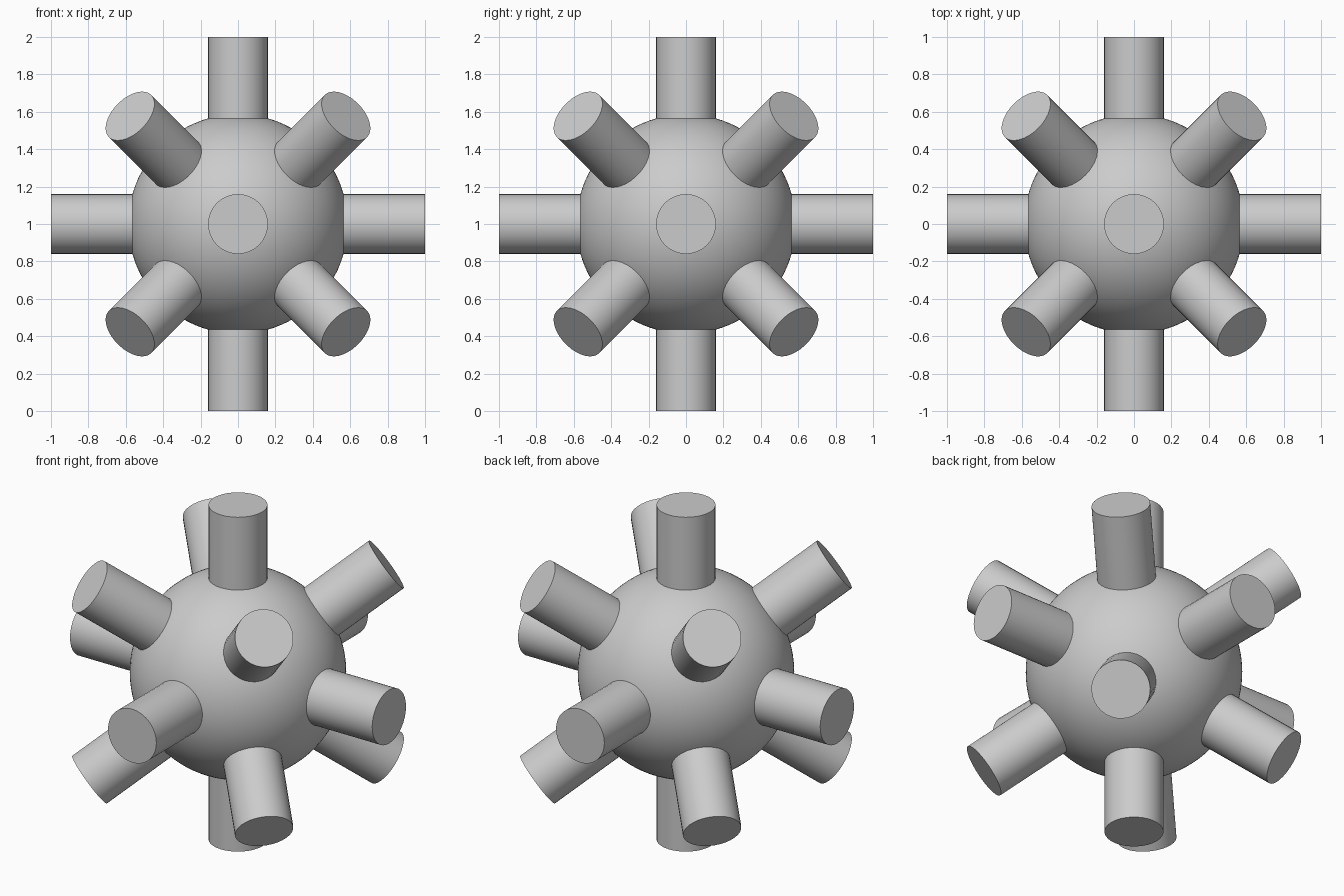
import bpy
import math
from mathutils import Vector

if "Cube" in bpy.data.objects:
    bpy.data.objects.remove(bpy.data.objects["Cube"])

CENTER = Vector((0, 0, 1))
BALL_R, PEG_R, SIDES = 0.587, 0.16, 32
ROOT, TIP = 0.54, 1.0  # peg start (just under the ball surface) and end

# Central ball
bpy.ops.mesh.primitive_ico_sphere_add(subdivisions=5, radius=BALL_R, location=CENTER)
ball = bpy.context.object
ball.name = "ball"
bpy.ops.object.shade_smooth()


def add_peg(direction, name):
    d = Vector(direction).normalized()
    bpy.ops.mesh.primitive_cylinder_add(
        vertices=SIDES, radius=PEG_R, depth=TIP - ROOT,
        location=CENTER + d * (ROOT + TIP) / 2,
        rotation=d.to_track_quat('Z', 'Y').to_euler())
    peg = bpy.context.object
    peg.name = name
    # Smooth sides with crisp rims
    bpy.ops.object.shade_smooth_by_angle(angle=math.radians(30))


# Six pegs along the axes
for axis, label in enumerate("xyz"):
    for sign, side in ((-1, "minus"), (1, "plus")):
        direction = [0, 0, 0]
        direction[axis] = sign
        add_peg(direction, f"axis_peg_{label}_{side}")

# Eight pegs along the cube diagonals
for x, lr in ((-1, "left"), (1, "right")):
    for y, fb in ((-1, "front"), (1, "back")):
        for z, ud in ((-1, "lower"), (1, "upper")):
            add_peg((x, y, z), f"diagonal_peg_{ud}_{fb}_{lr}")
